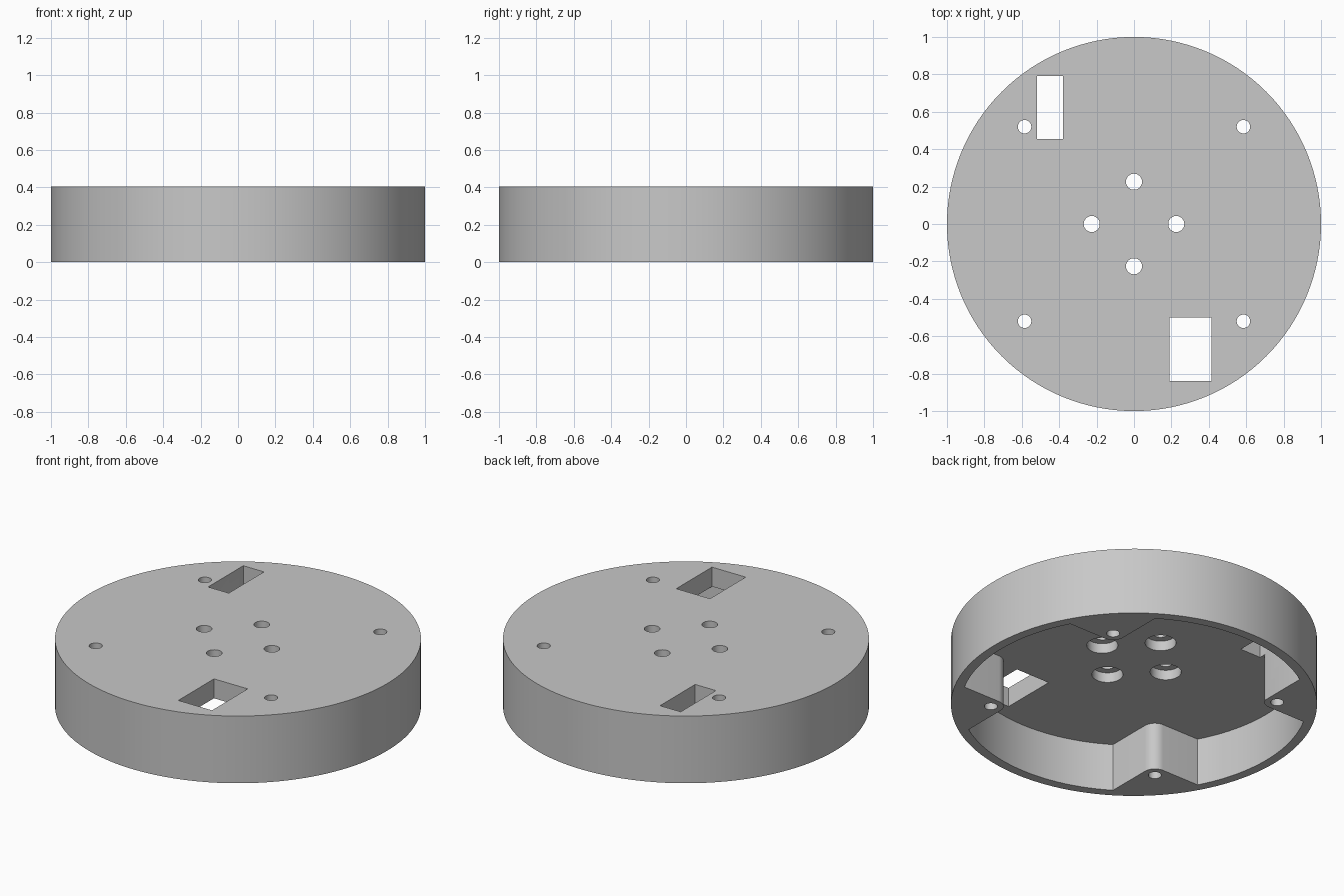
import bpy
import bmesh
from math import cos, sin, pi, asin, acos, radians

HEIGHT = 0.405
CEILING = 0.288          # underside of the top plate
INNER = 0.945            # inner radius of the rim
BOSS_X, BOSS_Y, BOSS_R = 0.585, 0.52, 0.07

cube = bpy.data.objects.get("Cube")
if cube:
    bpy.data.objects.remove(cube, do_unlink=True)

grey = bpy.data.materials.new("plain grey")
grey.use_nodes = True
colour = (0.58, 0.58, 0.58, 1)
grey.diffuse_color = colour
grey.node_tree.nodes["Principled BSDF"].inputs["Base Color"].default_value = colour


def arc(cx, cy, r, start, end, steps):
    """Points along a circular arc, both ends included."""
    angles = [start + (end - start) * i / steps for i in range(steps + 1)]
    return [(cx + r * cos(a), cy + r * sin(a)) for a in angles]


def circle(cx, cy, r, steps):
    return arc(cx, cy, r, 0, 2 * pi, steps)[:-1]


def prism(name, outline, bottom, top):
    """Extrude a counter-clockwise outline upward into a solid."""
    bm = bmesh.new()
    base = bm.faces.new([bm.verts.new((x, y, bottom)) for x, y in outline])
    lid = bmesh.ops.extrude_face_region(bm, geom=[base])["geom"]
    verts = [v for v in lid if isinstance(v, bmesh.types.BMVert)]
    bmesh.ops.translate(bm, verts=verts, vec=(0, 0, top - bottom))
    bmesh.ops.recalc_face_normals(bm, faces=bm.faces)
    mesh = bpy.data.meshes.new(name)
    bm.to_mesh(mesh)
    bm.free()
    mesh.materials.append(grey)
    obj = bpy.data.objects.new(name, mesh)
    bpy.context.collection.objects.link(obj)
    return obj


def cut(body, outline, bottom, top):
    """Subtract a prism from the body."""
    cutter = prism("cutter", outline, bottom, top)
    cutter.hide_render = True
    mod = body.modifiers.new("cut", "BOOLEAN")
    mod.operation = "DIFFERENCE"
    mod.solver = "EXACT"
    mod.object = cutter
    bpy.ops.object.modifier_apply(modifier=mod.name)
    bpy.data.objects.remove(cutter, do_unlink=True)


def box_outline(x0, x1, y0, y1):
    return [(x0, y0), (x1, y0), (x1, y1), (x0, y1)]


# Round cover
body = prism("round_cover", circle(0, 0, 1, 128), 0, HEIGHT)
bpy.context.view_layer.objects.active = body
body.select_set(True)

# Hollow underside, leaving a rim and four rounded corner bosses
low = asin((BOSS_Y - BOSS_R) / INNER)
high = acos((BOSS_X - BOSS_R) / INNER)
quarter = (arc(0, 0, INNER, 0, low, 10)
           + arc(BOSS_X, BOSS_Y, BOSS_R, -pi / 2, -pi, 10)
           + arc(0, 0, INNER, high, pi / 2, 12))
half = quarter + [(-x, y) for x, y in reversed(quarter[:-1])]
cavity = half + [(x, -y) for x, y in reversed(half[1:-1])]
cut(body, cavity, -0.1, CEILING)

# Screw holes through the bosses
for sx in (-1, 1):
    for sy in (-1, 1):
        cut(body, circle(sx * BOSS_X, sy * BOSS_Y, 0.036, 32), -0.1, 0.6)

# Central holes, counterbored from below
for i in range(4):
    x, y = 0.226 * cos(i * pi / 2), 0.226 * sin(i * pi / 2)
    cut(body, circle(x, y, 0.043, 32), 0.1, 0.6)
    cut(body, circle(x, y, 0.085, 40), 0.1, CEILING + 0.06)

# Rectangular slots
cut(body, box_outline(0.19, 0.415, -0.84, -0.5), 0.1, 0.6)
cut(body, box_outline(-0.518, -0.38, 0.455, 0.79), -0.1, 0.6)

bpy.ops.object.shade_smooth_by_angle(angle=radians(30))
